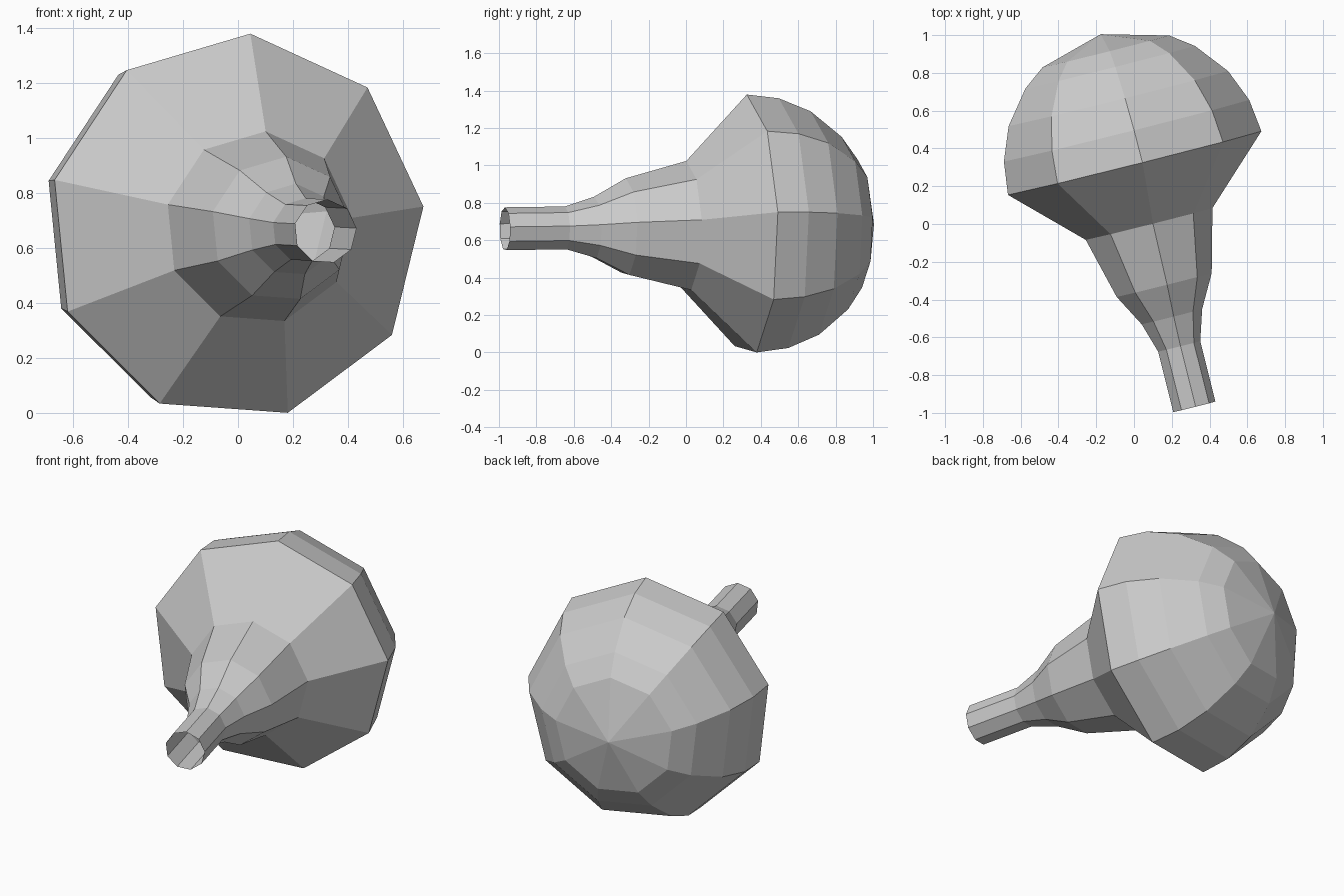
import bpy, bmesh
from math import cos, sin, radians
from mathutils import Vector

if "Cube" in bpy.data.objects:
    bpy.data.objects.remove(bpy.data.objects["Cube"])

SIDES = 9
R = 0.704
CENTRE = Vector((-0.005, 0.322, 0.677))          # centre of the widest ring

# Local frame: the body is turned about z and tilted very slightly
axis = Vector((-0.243, 0.970, 0.013)).normalized()
side = Vector((0.970, 0.243, 0)).normalized()
up = side.cross(axis)

# (distance along axis, radius): open neck, shoulder, then hemispherical dome
profile = [(-1.33, 0.117), (-1.0, 0.117), (-0.838, 0.168),
           (-0.665, 0.264), (-0.332, 0.352)]
profile += [(R * sin(radians(a)), R * cos(radians(a))) for a in (0, 14.5, 30, 48, 60)]

bm = bmesh.new()


def ring(s, r):
    angles = [radians(6 + 360 * i / SIDES) for i in range(SIDES)]
    return [bm.verts.new(CENTRE + axis * s + r * (side * cos(a) + up * sin(a)))
            for a in angles]


# Nine-sided lathed walls
rings = [ring(s, r) for s, r in profile]
for a, b in zip(rings, rings[1:]):
    for i in range(SIDES):
        j = (i + 1) % SIDES
        bm.faces.new((a[i], a[j], b[j], b[i]))

# Fan closing the dome; the neck end stays open
apex = bm.verts.new(CENTRE + axis * R)
for i in range(SIDES):
    bm.faces.new((rings[-1][i], rings[-1][(i + 1) % SIDES], apex))

bmesh.ops.recalc_face_normals(bm, faces=bm.faces)
mesh = bpy.data.meshes.new("bulb")
bm.to_mesh(mesh)
bm.free()
bpy.context.collection.objects.link(bpy.data.objects.new("bulb", mesh))
